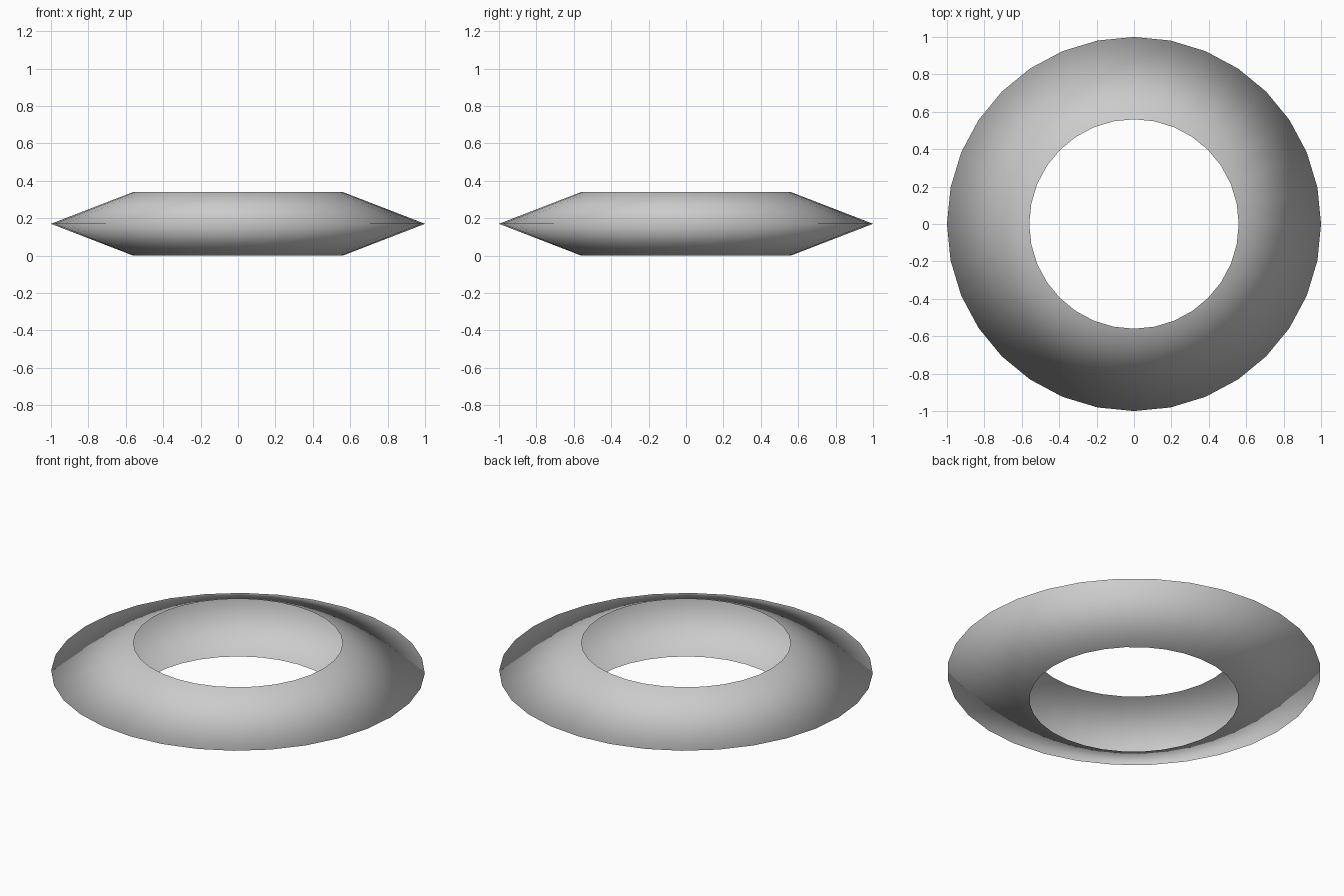
import bpy, bmesh, math

if "Cube" in bpy.data.objects:
    bpy.data.objects.remove(bpy.data.objects["Cube"])

SIDES = 32
# Open V-shaped profile: lower rim, outer edge, upper rim (radius, height)
PROFILE = [(0.56, 0.0), (1.0, 0.17), (0.56, 0.34)]

# Hollow ring shell, open towards the central hole
bm = bmesh.new()
loops = [[bm.verts.new((r * math.cos(2 * math.pi * i / SIDES),
                        r * math.sin(2 * math.pi * i / SIDES), z))
          for i in range(SIDES)] for r, z in PROFILE]
for low, high in zip(loops, loops[1:]):
    for i in range(SIDES):
        j = (i + 1) % SIDES
        face = bm.faces.new((low[i], low[j], high[j], high[i]))
        face.smooth = True  # smooth across the outer edge too

mesh = bpy.data.meshes.new("ring_shell")
bm.to_mesh(mesh)
bm.free()
ring = bpy.data.objects.new("ring_shell", mesh)
bpy.context.collection.objects.link(ring)
